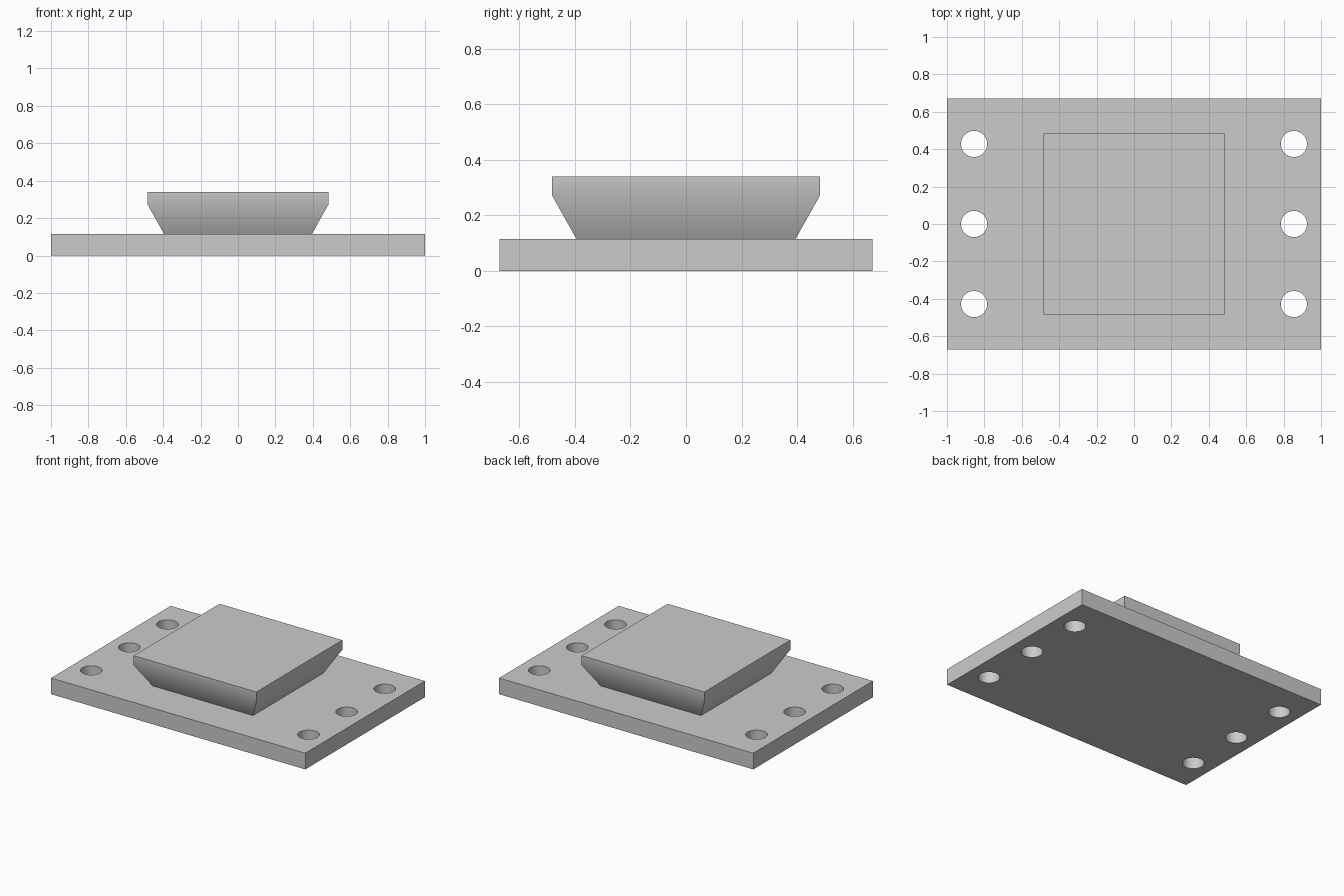
import bpy
import bmesh
from math import radians

cube = bpy.data.objects.get("Cube")
if cube:
    bpy.data.objects.remove(cube, do_unlink=True)

HALF_X, HALF_Y, THICK = 1.0, 0.672, 0.115
HOLE_X, HOLE_Y, HOLE_R = 0.855, 0.428, 0.07

grey = bpy.data.materials.new("plain_grey")
grey.use_nodes = True
grey.diffuse_color = (0.6, 0.6, 0.6, 1)
shader = next(n for n in grey.node_tree.nodes if n.type == "BSDF_PRINCIPLED")
shader.inputs["Base Color"].default_value = grey.diffuse_color
shader.inputs["Roughness"].default_value = 0.6


def loft(name, sections):
    """Stack rectangles given as (half x, half y, z) into a closed solid."""
    bm = bmesh.new()
    rings = [[bm.verts.new((sx * hx, sy * hy, z))
              for sx, sy in ((-1, -1), (1, -1), (1, 1), (-1, 1))]
             for hx, hy, z in sections]
    bm.faces.new(rings[0][::-1])
    bm.faces.new(rings[-1])
    for low, high in zip(rings, rings[1:]):
        for i in range(4):
            j = (i + 1) % 4
            bm.faces.new((low[i], low[j], high[j], high[i]))
    mesh = bpy.data.meshes.new(name)
    bm.to_mesh(mesh)
    bm.free()
    mesh.materials.append(grey)
    obj = bpy.data.objects.new(name, mesh)
    bpy.context.collection.objects.link(obj)
    return obj


def activate(obj):
    bpy.ops.object.select_all(action="DESELECT")
    obj.select_set(True)
    bpy.context.view_layer.objects.active = obj


# Base plate with three bolt holes along each end
plate = loft("base_plate", [(HALF_X, HALF_Y, 0), (HALF_X, HALF_Y, THICK)])
for x in (-HOLE_X, HOLE_X):
    for y in (-HOLE_Y, 0, HOLE_Y):
        bpy.ops.mesh.primitive_cylinder_add(
            vertices=48, radius=HOLE_R, depth=THICK * 3, location=(x, y, THICK / 2))
        cutter = bpy.context.object
        cutter.name = "hole_cutter"
        cutter.hide_render = True
        cutter.data.materials.append(grey)
        cut = plate.modifiers.new("bolt_hole", "BOOLEAN")
        cut.operation = "DIFFERENCE"
        cut.solver = "EXACT"
        cut.object = cutter
        activate(plate)
        bpy.ops.object.modifier_apply(modifier=cut.name)
        bpy.data.objects.remove(cutter, do_unlink=True)

# Raised pad: flared sides below a straight rim
pad = loft("raised_pad", [(0.395, 0.395, THICK), (0.483, 0.483, 0.272),
                          (0.483, 0.483, 0.34)])

# Soft shading inside the holes and across the pad's flare
for obj in (plate, pad):
    activate(obj)
    bpy.ops.object.shade_smooth_by_angle(angle=radians(40))
